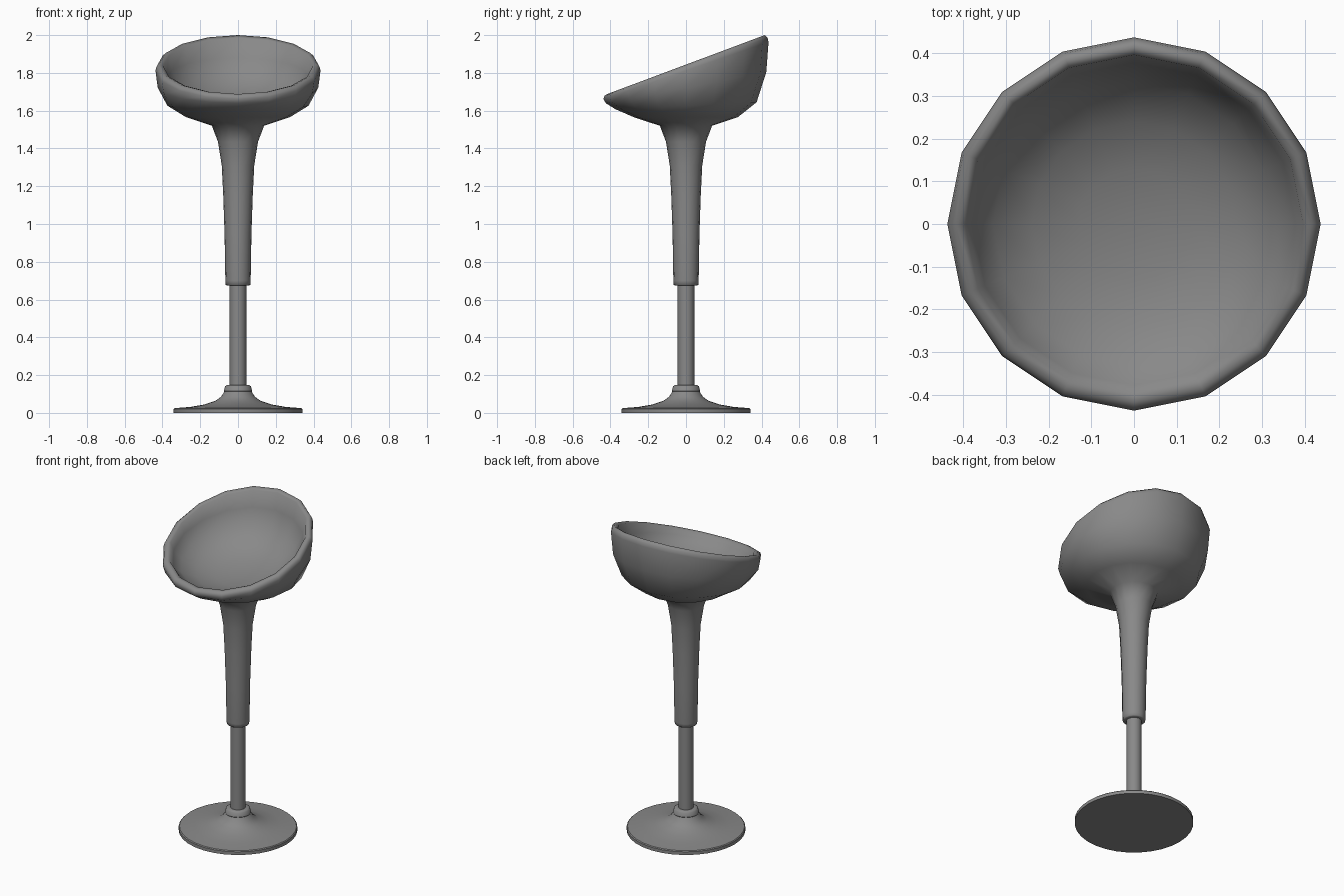
import bpy, bmesh, math

if "Cube" in bpy.data.objects:
    bpy.data.objects.remove(bpy.data.objects["Cube"])

# Dark grey finish for every part
grey = bpy.data.materials.new("dark_grey")
grey.diffuse_color = (0.25, 0.25, 0.25, 1)
grey.use_nodes = True
grey.node_tree.nodes["Principled BSDF"].inputs["Base Color"].default_value = grey.diffuse_color


def lathe(name, rings, segs, angle):
    """Revolve (radius, front z, back z) rings; front/back heights tilt a ring. Ends are capped."""
    bm = bmesh.new()
    loops = []
    for r, zf, zb in rings:
        loop = []
        for i in range(segs):
            a = 2 * math.pi * i / segs
            z = (zf + zb) / 2 + (zb - zf) / 2 * math.sin(a)
            loop.append(bm.verts.new((r * math.cos(a), r * math.sin(a), z)))
        loops.append(loop)
    for lo, hi in zip(loops, loops[1:]):
        for i in range(segs):
            j = (i + 1) % segs
            bm.faces.new((lo[i], lo[j], hi[j], hi[i]))
    bm.faces.new(loops[0][::-1])
    bm.faces.new(loops[-1])
    bmesh.ops.recalc_face_normals(bm, faces=bm.faces)
    mesh = bpy.data.meshes.new(name)
    bm.to_mesh(mesh)
    bm.free()
    mesh.materials.append(grey)
    obj = bpy.data.objects.new(name, mesh)
    bpy.context.collection.objects.link(obj)
    bpy.ops.object.select_all(action='DESELECT')
    obj.select_set(True)
    bpy.context.view_layer.objects.active = obj
    bpy.ops.object.shade_smooth_by_angle(angle=math.radians(angle))
    return obj


def level(profile):
    return [(r, z, z) for r, z in profile]


# Flat disc foot rising to a small collar
lathe("base", level([(0.341, 0.0), (0.341, 0.02), (0.336, 0.025), (0.25, 0.032), (0.18, 0.044),
                     (0.12, 0.064), (0.09, 0.085), (0.073, 0.112), (0.075, 0.115),
                     (0.069, 0.14), (0.06, 0.147), (0.042, 0.147)]), 32, 40)

# Gas lift pole
lathe("pole", level([(0.044, 0.14), (0.044, 0.70)]), 16, 40)

# Flared stem flowing into the tilted bucket seat, one continuous shell
stem = level([(0.058, 0.674), (0.065, 0.678), (0.067, 0.70), (0.071, 0.94), (0.078, 1.15),
              (0.086, 1.31), (0.106, 1.435), (0.138, 1.52)])
seat_outside = [(0.275, 1.565, 1.566), (0.374, 1.608, 1.645), (0.425, 1.64, 1.804),
                (0.437, 1.662, 1.963), (0.432, 1.678, 1.985), (0.417, 1.688, 2.0)]
seat_inside = [(0.396, 1.688, 1.985), (0.378, 1.668, 1.88),
               (0.33, 1.638, 1.775), (0.24, 1.61, 1.695), (0.13, 1.602, 1.648),
               (0.03, 1.614, 1.624)]
lathe("seat_and_stem", stem + seat_outside + seat_inside, 16, 85)
